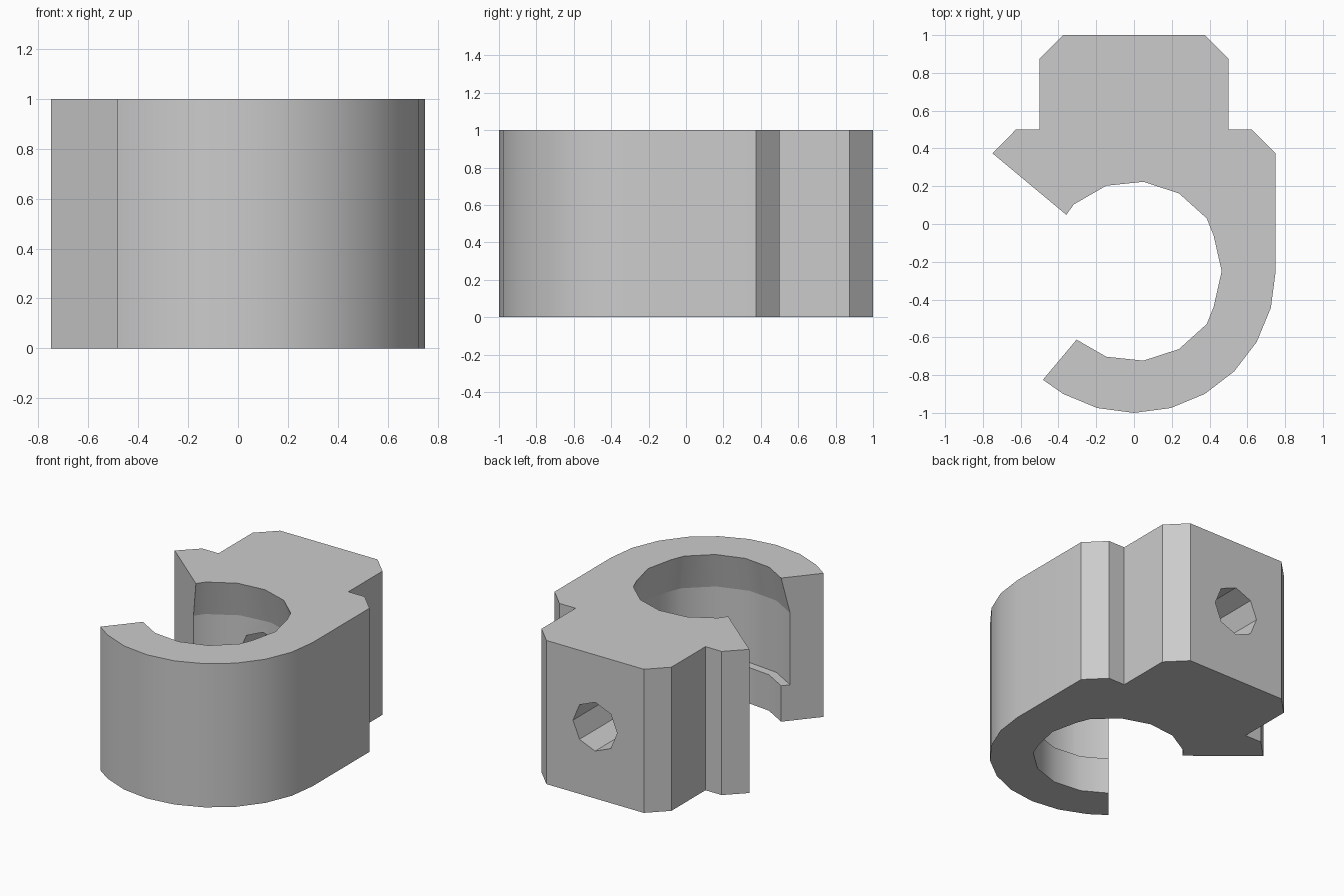
import bpy, bmesh, math
from mathutils import Vector

if "Cube" in bpy.data.objects:
    bpy.data.objects.remove(bpy.data.objects["Cube"], do_unlink=True)

CY = -0.25          # bore centre in y
LIP, WIDE = 0.476, 0.535

grey = bpy.data.materials.new("plain_grey")
grey.use_nodes = True
grey.diffuse_color = (0.6, 0.6, 0.6, 1)
grey.node_tree.nodes["Principled BSDF"].inputs["Base Color"].default_value = (0.6, 0.6, 0.6, 1)


def loft(name, rings):
    """Closed solid through a stack of rings with equal point counts."""
    bm = bmesh.new()
    loops = [[bm.verts.new(p) for p in ring] for ring in rings]
    for a, b in zip(loops, loops[1:]):
        for i in range(len(a)):
            j = (i + 1) % len(a)
            bm.faces.new((a[i], a[j], b[j], b[i]))
    bm.faces.new(loops[0][::-1])
    bm.faces.new(loops[-1])
    bmesh.ops.recalc_face_normals(bm, faces=bm.faces)
    mesh = bpy.data.meshes.new(name)
    bm.to_mesh(mesh)
    bm.free()
    mesh.materials.append(grey)
    obj = bpy.data.objects.new(name, mesh)
    bpy.context.collection.objects.link(obj)
    return obj


def polar(r, deg):
    a = math.radians(deg)
    return (r * math.cos(a), CY + r * math.sin(a))


# Outline: hooked jaw, shoulders, chamfered mounting block, radial slot
half = [(0.75, 0.375), (0.625, 0.5), (0.5, 0.5), (0.5, 0.875), (0.375, 1.0)]
outline = [(0, CY), polar(0.75, 230)]
outline += [polar(0.75, d) for d in range(240, 361, 15)]
outline += half + [(-x, y) for x, y in reversed(half)]
body = loft("clip_body", [[(x, y, z) for x, y in outline] for z in (0, 1)])


# Bore: narrow lower lip, wide middle, tapered upper rim
def bore_ring(r, z):
    pts = [polar(r, d) for d in range(36, 325, 24)]
    side = [polar(r * 0.97, -24), polar(r * 0.975, 0), polar(r * 0.97, 24)]
    return [(x, y, z) for x, y in pts + side]


bore = loft("bore_cutter", [bore_ring(r, z) for r, z in (
    (LIP, -0.1), (LIP, 0.25), (WIDE, 0.25), (WIDE, 0.75), (LIP, 1.0), (LIP, 1.1))])

# Eight-sided screw hole from the back face into the bore
hole = loft("screw_hole_cutter", [
    [(0.17 * math.cos(i * math.pi / 4), y, 0.5 + 0.17 * math.sin(i * math.pi / 4))
     for i in range(8)] for y in (-0.1, 1.1)])

bpy.context.view_layer.objects.active = body
body.select_set(True)
for cutter in (bore, hole):
    cutter.hide_render = True
    mod = body.modifiers.new("cut", "BOOLEAN")
    mod.operation = "DIFFERENCE"
    mod.solver = "EXACT"
    mod.object = cutter
    bpy.ops.object.modifier_apply(modifier=mod.name)
    bpy.data.objects.remove(cutter, do_unlink=True)

# Smooth curved walls, keeping the taper edge crisp
bpy.ops.object.shade_smooth_by_angle(angle=math.radians(30))
for e in body.data.edges:
    if all(abs(body.data.vertices[v].co.z - 0.75) < 1e-3 for v in e.vertices):
        e.use_edge_sharp = True
